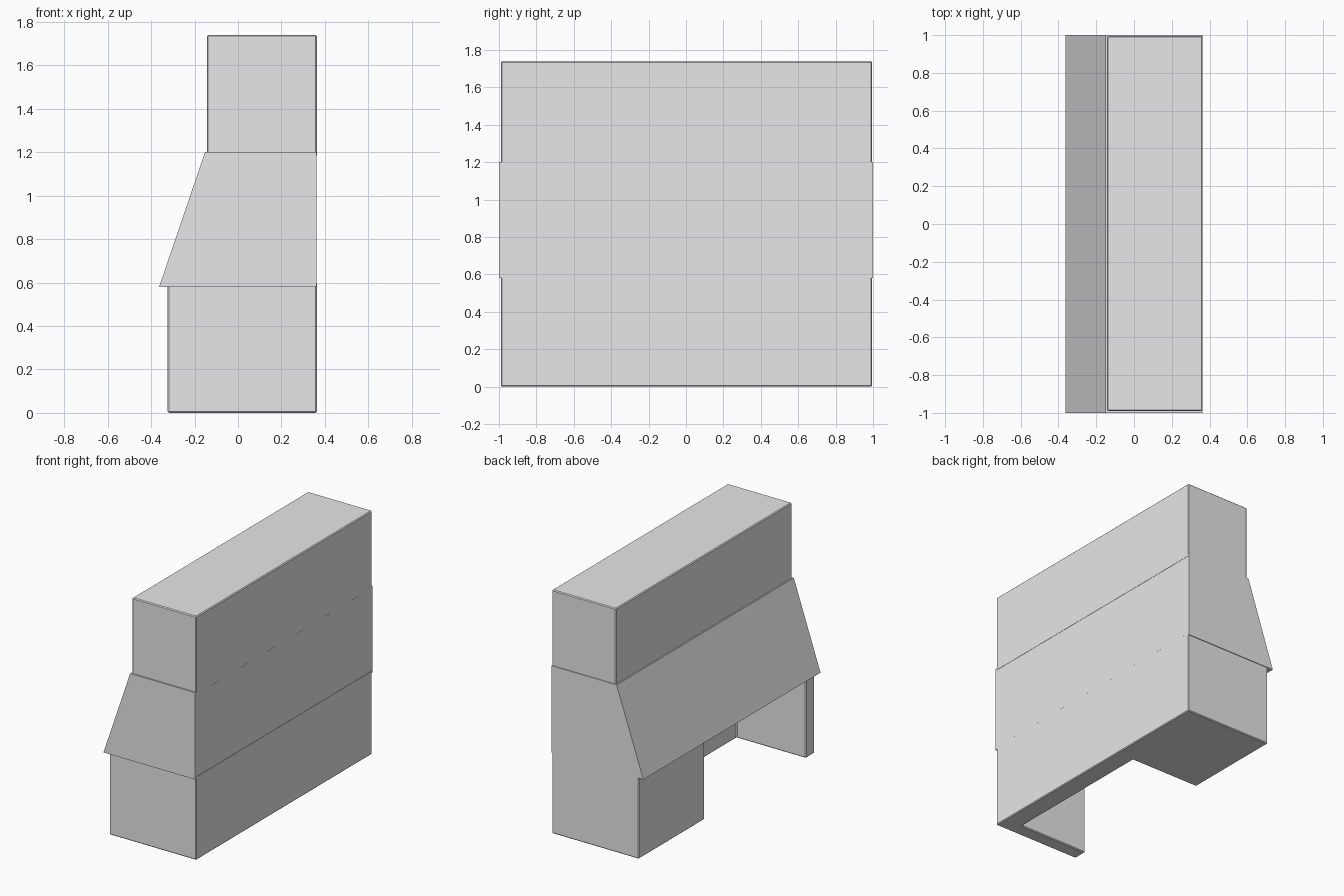
import bpy
import bmesh

cube = bpy.data.objects.get("Cube")
if cube:
    bpy.data.objects.remove(cube, do_unlink=True)

# One plain grey for the whole model
grey = bpy.data.materials.new("light_grey")
grey.use_nodes = True
colour = (0.8, 0.8, 0.8, 1.0)
grey.diffuse_color = colour
grey.node_tree.nodes["Principled BSDF"].inputs["Base Color"].default_value = colour


def prism(name, outline, direction, bevel=0.0):
    """Extrude a closed outline of 3D points along a direction."""
    bm = bmesh.new()
    face = bm.faces.new([bm.verts.new(p) for p in outline])
    result = bmesh.ops.extrude_face_region(bm, geom=[face])
    moved = [v for v in result["geom"] if isinstance(v, bmesh.types.BMVert)]
    bmesh.ops.translate(bm, verts=moved, vec=direction)
    bmesh.ops.recalc_face_normals(bm, faces=bm.faces)
    mesh = bpy.data.meshes.new(name)
    bm.to_mesh(mesh)
    bm.free()
    mesh.materials.append(grey)
    obj = bpy.data.objects.new(name, mesh)
    bpy.context.collection.objects.link(obj)
    if bevel:
        mod = obj.modifiers.new("worn_edges", "BEVEL")
        mod.width = bevel
        mod.segments = 1
    return obj


BACK, LOW_Y, HIGH_Y = 0.363, -0.99, 0.995
BASE_TOP, HOOD_TOP, TOP = 0.58, 1.2, 1.74
LAP = 0.02  # how far the straight parts run into the hood

# Base: wide pier, thin side wall and back panel around the opening
front, inner = -0.324, 0.222
pier_y, wall_y = 0.255, -0.89
plan = [(BACK, LOW_Y), (BACK, HIGH_Y), (front, HIGH_Y), (front, pier_y),
        (inner, pier_y), (inner, wall_y), (front, wall_y), (front, LOW_Y)]
prism("base_surround", [(x, y, 0) for x, y in plan],
      (0, 0, BASE_TOP + LAP), 0.006)

# Sloping hood that overhangs the opening
side = [(-0.363, BASE_TOP), (BACK - 0.001, BASE_TOP),
        (BACK - 0.001, HOOD_TOP), (-0.152, HOOD_TOP)]
prism("sloping_hood", [(x, -1, z) for x, z in side], (0, 2, 0))

# Straight upper breast
plan = [(BACK, LOW_Y), (BACK, HIGH_Y), (-0.143, HIGH_Y), (-0.143, LOW_Y)]
prism("upper_breast", [(x, y, HOOD_TOP - LAP) for x, y in plan],
      (0, 0, TOP - HOOD_TOP + LAP), 0.006)
